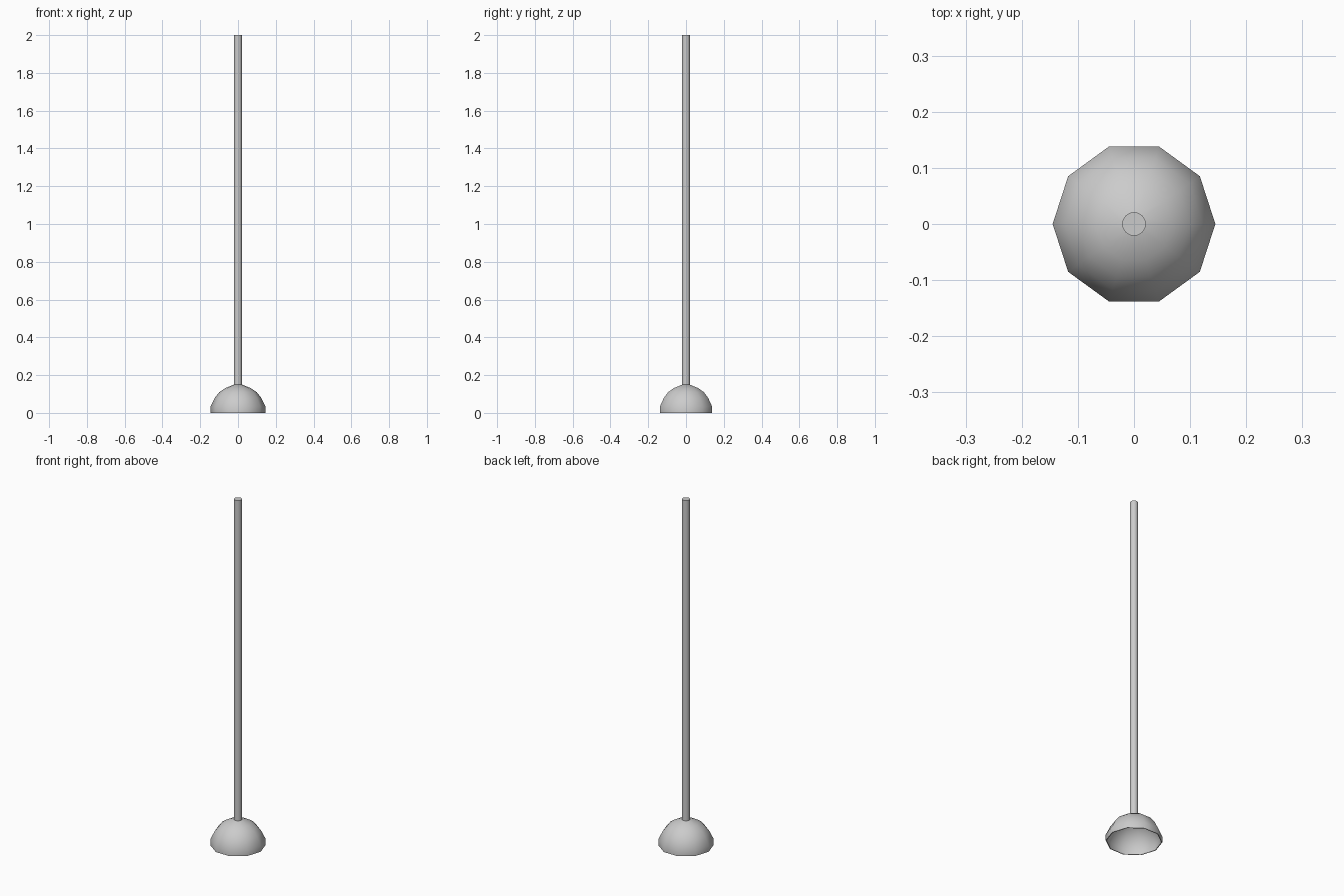
import bpy, bmesh, math

if "Cube" in bpy.data.objects:
    bpy.data.objects.remove(bpy.data.objects["Cube"])


def lathe(name, profile, sides, angle):
    """Spin an (r, z) profile around z; r = 0 makes a pole."""
    bm = bmesh.new()
    rings = []
    for r, z in profile:
        if r == 0:
            rings.append([bm.verts.new((0, 0, z))] * sides)
        else:
            rings.append([bm.verts.new((r * math.cos(math.tau * i / sides),
                                        r * math.sin(math.tau * i / sides), z))
                          for i in range(sides)])
    for a, b in zip(rings, rings[1:]):
        for i in range(sides):
            j = (i + 1) % sides
            quad = [a[i], a[j], b[j], b[i]]
            bm.faces.new(list(dict.fromkeys(quad)))
    bmesh.ops.recalc_face_normals(bm, faces=bm.faces)
    mesh = bpy.data.meshes.new(name)
    bm.to_mesh(mesh)
    bm.free()
    obj = bpy.data.objects.new(name, mesh)
    bpy.context.collection.objects.link(obj)
    bpy.ops.object.select_all(action='DESELECT')
    obj.select_set(True)
    bpy.context.view_layer.objects.active = obj
    bpy.ops.object.shade_smooth_by_angle(angle=math.radians(angle))
    return obj


# Hollow ten-sided rubber cup: outer wall up, then thin inner wall back down
outer = [(0.145, 0.0), (0.145, 0.034), (0.123, 0.08), (0.099, 0.11),
         (0.068, 0.131), (0.02, 0.15)]
inner = [(0.066, 0.127), (0.096, 0.106), (0.119, 0.078), (0.141, 0.033), (0.141, 0.0)]
lathe("cup", outer + [(0, 0.15), ], 10, 60).name = "cup_outer"
lathe("cup_inner", [(0, 0.146), (0.02, 0.146)] + inner + [(0.145, 0.0)], 10, 60)
bpy.data.objects["cup_inner"].data.flip_normals()

# Long round handle
lathe("handle", [(0, 0.146), (0.021, 0.146), (0.021, 2.0), (0, 2.0)], 32, 40)
